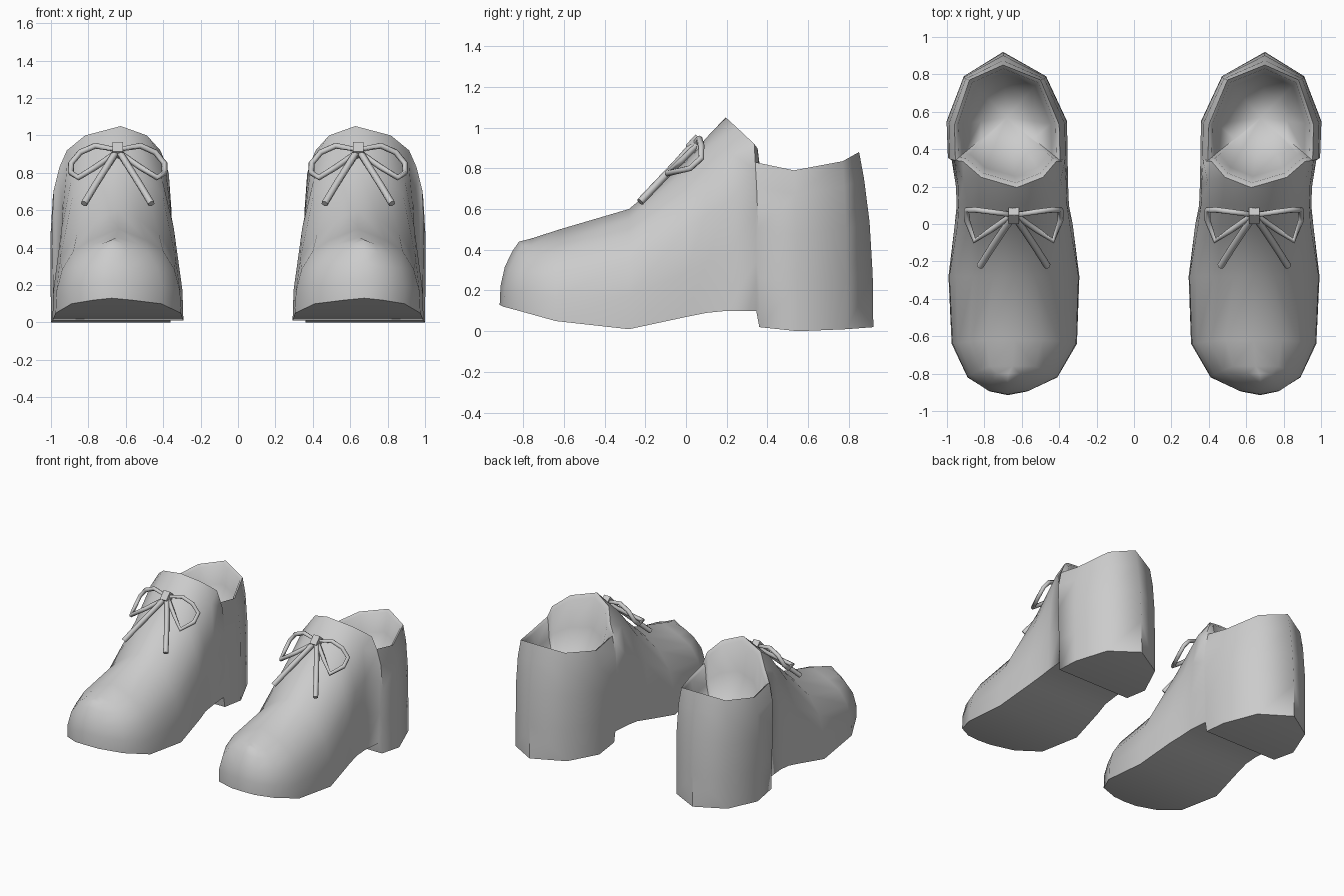
import bpy, bmesh
from mathutils import Vector

if "Cube" in bpy.data.objects:
    bpy.data.objects.remove(bpy.data.objects["Cube"])

grey = bpy.data.materials.new("plain grey")
grey.use_nodes = True
grey.diffuse_color = (0.6, 0.6, 0.6, 1)
grey.node_tree.nodes["Principled BSDF"].inputs["Base Color"].default_value = (0.6, 0.6, 0.6, 1)

# Cross-sections from toe to heel:
# centre x, y at sole, y at top, sole z, shoulder z, five half widths going up
SECTIONS = [
    (.675, -.915, -.82, .13, .44, 0, 0, 0, 0, 0),
    (.67, -.895, -.80, .12, .42, .10, .11, .10, .08, .06),
    (.65, -.82, -.76, .10, .42, .24, .24, .22, .17, .12),
    (.64, -.64, -.62, .05, .44, .335, .33, .30, .24, .15),
    (.642, -.28, -.28, .01, .55, .35, .345, .31, .22, .11),
    (.643, .00, .00, .07, .79, .315, .315, .30, .24, .13),
    (.648, .10, .10, .09, .90, .30, .30, .29, .24, .14),
    (.652, .20, .25, .10, 1.0, .30, .30, .29, .26, .165),
    (.665, .345, .335, .10, .92, .30, .31, .31, .295, .25),
    (.675, .36, .34, .02, .83, .31, .315, .32, .31, .28),
    (.68, .55, .53, .00, .79, .32, .322, .322, .31, .28),
    (.69, .79, .77, .01, .835, .22, .22, .22, .21, .19),
    (.70, .92, .85, .02, .88, 0, 0, 0, 0, 0),
]
LEVELS = (0, .3, .6, .85, 1)
# Centre line of the vamp: y, z for each section up to the tongue peak
RIDGE = [(-.82, .44), (-.80, .445), (-.76, .455), (-.62, .50),
         (-.28, .60), (0, .835), (.10, .95), (.195, 1.05)]


def finish(obj, angle):
    obj.data.materials.append(grey)
    bpy.ops.object.select_all(action='DESELECT')
    obj.select_set(True)
    bpy.context.view_layer.objects.active = obj
    bpy.ops.object.shade_smooth_by_angle(angle=angle)


def make_shoe(name, s):
    bm = bmesh.new()
    cache = {}

    def vert(x, y, z):
        key = (round(x, 4), round(y, 4), round(z, 4))
        if key not in cache:
            cache[key] = bm.verts.new(key)
        return cache[key]

    def face(*vs):
        vs = list(dict.fromkeys(vs))
        if len(vs) > 2:
            bm.faces.new(vs)

    # Outer walls, one column of points per section and side
    cols = {}
    for side in (-1, 1):
        cols[side] = [[vert(s * (cx + side * w), y0 + (y1 - y0) * f ** 2.6, zb + (zt - zb) * f)
                       for f, w in zip(LEVELS, ws)]
                      for cx, y0, y1, zb, zt, *ws in SECTIONS]
    ridge = [vert(s * (SECTIONS[i][0] - (.025 if i == 7 else 0)), y, z)
             for i, (y, z) in enumerate(RIDGE)]
    last = len(SECTIONS) - 1
    for i in range(last):
        for side in (-1, 1):
            a, b = cols[side][i], cols[side][i + 1]
            for k in range(4):
                face(a[k], b[k], b[k + 1], a[k + 1])
            # Vamp
            if i < 7:
                face(a[4], b[4], ridge[i + 1], ridge[i])
        # Sole
        face(cols[-1][i][0], cols[-1][i + 1][0], cols[1][i + 1][0], cols[1][i][0])

    # Foot opening: lip, wall and hollow floor
    rim = [ridge[7]] + [cols[1][i][4] for i in range(7, last + 1)]
    rim += [cols[-1][i][4] for i in range(last - 1, 6, -1)]
    mid = Vector((s * .68, .57, 0))
    rings = [rim]
    for scale, keep, floor in ((.93, .94, .55), (.84, .5, .55), (.5, .08, .5)):
        rings.append([vert(mid.x + (v.co.x - mid.x) * scale, mid.y + (v.co.y - mid.y) * scale,
                           floor + (v.co.z - floor) * keep) for v in rim])
    bottom = vert(mid.x, mid.y, .48)
    n = len(rim)
    for j in range(n):
        k = (j + 1) % n
        for a, b in zip(rings, rings[1:]):
            face(a[j], a[k], b[k], b[j])
        face(rings[-1][j], rings[-1][k], bottom)

    bmesh.ops.recalc_face_normals(bm, faces=bm.faces)
    mesh = bpy.data.meshes.new(name)
    bm.to_mesh(mesh)
    bm.free()
    obj = bpy.data.objects.new(name, mesh)
    bpy.context.collection.objects.link(obj)
    finish(obj, 1.05)


def make_lace(name, points, radius, cyclic=False):
    curve = bpy.data.curves.new(name, 'CURVE')
    curve.dimensions = '3D'
    curve.bevel_depth = radius
    curve.bevel_resolution = 1
    curve.use_fill_caps = True
    spline = curve.splines.new('POLY')
    spline.points.add(len(points) - 1)
    for p, co in zip(spline.points, points):
        p.co = (*co, 1)
    spline.use_cyclic_u = cyclic
    curve.materials.append(grey)
    obj = bpy.data.objects.new(name, curve)
    bpy.context.collection.objects.link(obj)


# Bow shapes as offsets from the knot centre line
LOOP = [(.01, .05, .925), (.12, .065, .945), (.20, .075, .91), (.25, .075, .85),
        (.25, .02, .80), (.21, -.09, .775), (.12, -.03, .83), (.02, .04, .90)]
TAIL = [(.01, .03, .91), (.06, -.04, .83), (.12, -.13, .735), (.18, -.225, .635)]

for label, s in (("left", 1), ("right", -1)):
    make_shoe(label + "_shoe", s)
    for part, d in (("outer", 1), ("inner", -1)):
        make_lace(f"{label}_{part}_bow_loop", [(s * .643 + s * d * x, y, z) for x, y, z in LOOP], .016, True)
        make_lace(f"{label}_{part}_bow_tail", [(s * .643 + s * d * x, y, z) for x, y, z in TAIL], .019)
    # Knot
    bpy.ops.mesh.primitive_cube_add(size=1, location=(s * .643, .045, .92), rotation=(-.75, 0, 0))
    knot = bpy.context.object
    knot.name = label + "_bow_knot"
    knot.scale = (.055, .06, .07)
    bevel = knot.modifiers.new("soft edges", 'BEVEL')
    bevel.width = .012
    bevel.segments = 2
    finish(knot, .8)
